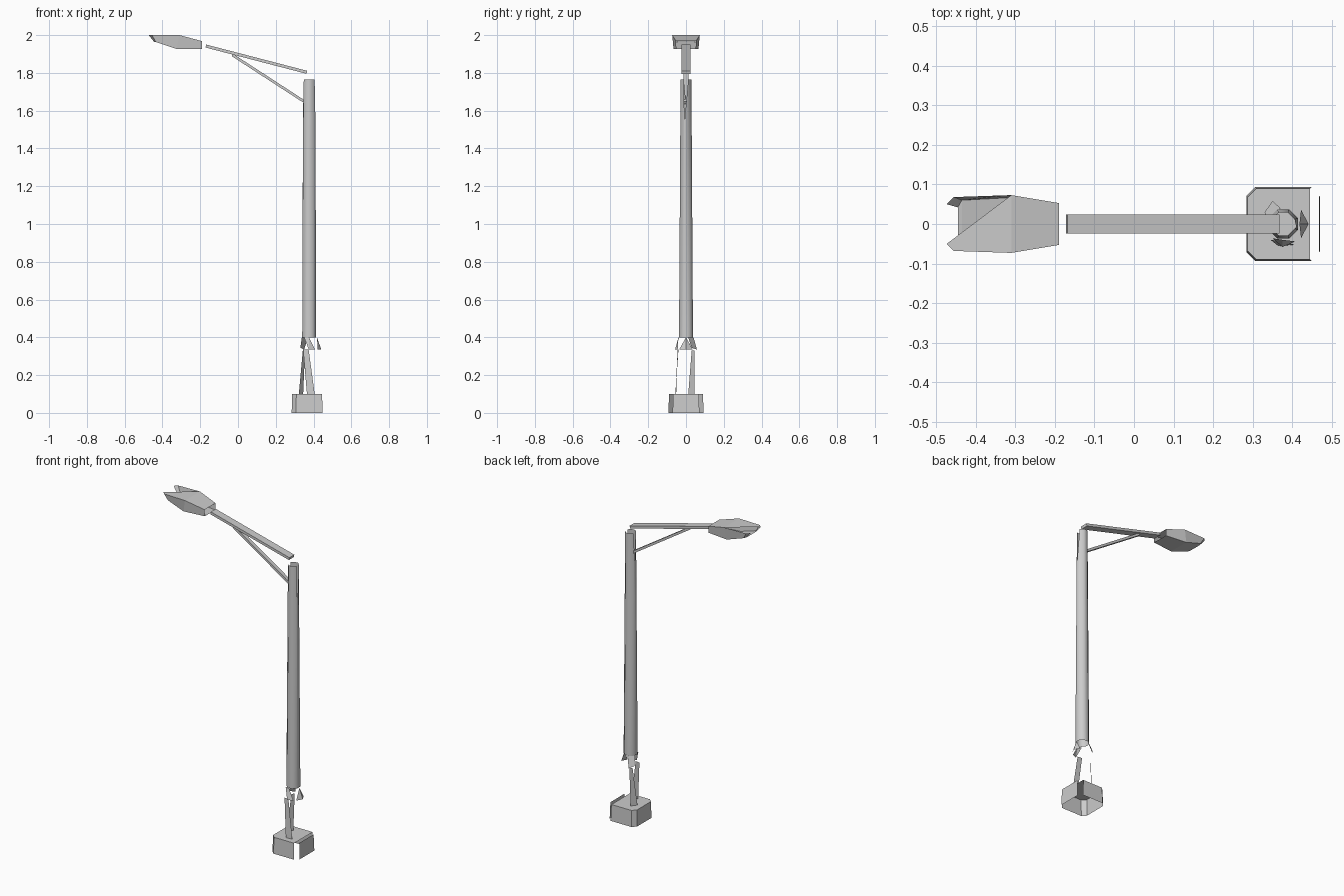
import bpy, math
from mathutils import Vector

if "Cube" in bpy.data.objects:
    bpy.data.objects.remove(bpy.data.objects["Cube"])

CX = 0.377  # post axis


def mesh(name, verts, faces, smooth=False):
    me = bpy.data.meshes.new(name)
    me.from_pydata([tuple(v) for v in verts], [], faces)
    me.update()
    ob = bpy.data.objects.new(name, me)
    bpy.context.collection.objects.link(ob)
    if smooth:
        bpy.ops.object.select_all(action='DESELECT')
        ob.select_set(True)
        bpy.context.view_layer.objects.active = ob
        bpy.ops.object.shade_smooth_by_angle(angle=math.radians(50))
    return ob


def ring(r, z, n=8):
    return [Vector((CX + r * math.cos((k - 0.5) * 2 * math.pi / n),
                    r * math.sin((k - 0.5) * 2 * math.pi / n), z)) for k in range(n)]


def beam(name, p, q, half_y, thick):
    # rectangular bar running in the XZ plane
    p, q = Vector((p[0], 0, p[1])), Vector((q[0], 0, q[1]))
    d = (q - p).normalized()
    up = Vector((-d.z, 0, d.x)) * thick / 2
    side = Vector((0, half_y, 0))
    v = [c + s * side + t * up for c in (p, q)
         for s, t in ((-1, -1), (1, -1), (1, 1), (-1, 1))]
    f = [(i, (i + 1) % 4, (i + 1) % 4 + 4, i + 4) for i in range(4)]
    return mesh(name, v, f + [(3, 2, 1, 0), (4, 5, 6, 7)])


# chamfered footing, open below, with the two +x corners broken away
def footprint(h, z, c=0.022):
    return [(CX + x, y, z) for x, y in (
        (h, -h + c), (h, h - c), (h - c, h), (-h + c, h),
        (-h, h - c), (-h, -h + c), (-h + c, -h), (h - c, -h))]


v = footprint(0.093, 0) + footprint(0.09, 0.1)
walls = [(i, (i + 1) % 8, (i + 1) % 8 + 8, i + 8) for i in range(8) if i not in (1, 7)]
mesh("footing", v, walls + [tuple(range(10, 16))])

# tapered eight-sided shaft, split open at the top on the +x and -x sides
lo, hi = ring(0.040, 0.4), ring(0.031, 1.765)
notch = {0: 16, 4: 17}
v = lo + hi + [(CX + 0.033, -0.008, 1.54), (CX - 0.033, 0.006, 1.58)]
faces = []
for k in range(8):
    n = (k + 1) % 8
    faces.append((k, n, n + 8, notch[k], k + 8) if k in notch else (k, n, n + 8, k + 8))
mesh("shaft", v, faces, True)

# surviving strips of the wider lower post
mesh("lower_post_strips", [
    (0.365, -0.056, 0.1), (0.406, -0.052, 0.1), (0.374, -0.044, 0.335), (0.345, -0.04, 0.335),
    (0.345, 0.045, 0.1), (0.322, 0.012, 0.1), (0.343, 0.030, 0.33), (0.355, 0.044, 0.33)],
    [(0, 1, 2, 3), (4, 5, 6, 7)])

# surviving chips of the flared collar
mesh("collar_chips", [
    (0.418, 0, 0.4), (0.422, -0.036, 0.335), (0.441, 0, 0.335), (0.422, 0.036, 0.335),
    (0.350, -0.036, 0.4), (0.375, -0.058, 0.335), (0.375, -0.040, 0.4),
    (0.408, -0.044, 0.335),
    (0.338, 0.012, 0.4), (0.330, 0.03, 0.345), (0.350, 0.058, 0.335), (0.370, 0.040, 0.4)],
    [(0, 1, 2), (0, 2, 3), (4, 5, 6), (6, 5, 7), (8, 11, 10, 9)])

# arm and brace
beam("arm", (-0.17, 1.942), (0.365, 1.803), 0.024, 0.016)
beam("brace", (-0.03, 1.895), (0.36, 1.642), 0.012, 0.014)

# lamp head shell: open at both ends, part of the top missing at the tip
top = [(-0.19, 0.053, 1.968), (-0.31, 0.073, 2.0), (-0.455, 0.068, 2.0), (-0.473, 0.05, 2.0)]
bot = [(-0.19, 0.051, 1.927), (-0.325, 0.066, 1.927), (-0.435, 0.060, 1.963), (-0.445, 0.042, 1.965)]
v = [(x, s * y, z) for s in (-1, 1) for row in (top, bot) for x, y, z in row]
faces = [(0, 1, 9, 8), (9, 1, 2, 3), (12, 13, 5, 4), (13, 14, 6, 5), (14, 15, 7, 6)]
for o in (0, 8):
    for i in range(3):
        faces.append((o + i, o + 4 + i, o + 5 + i, o + 1 + i))
mesh("lamp_head", v, faces)
